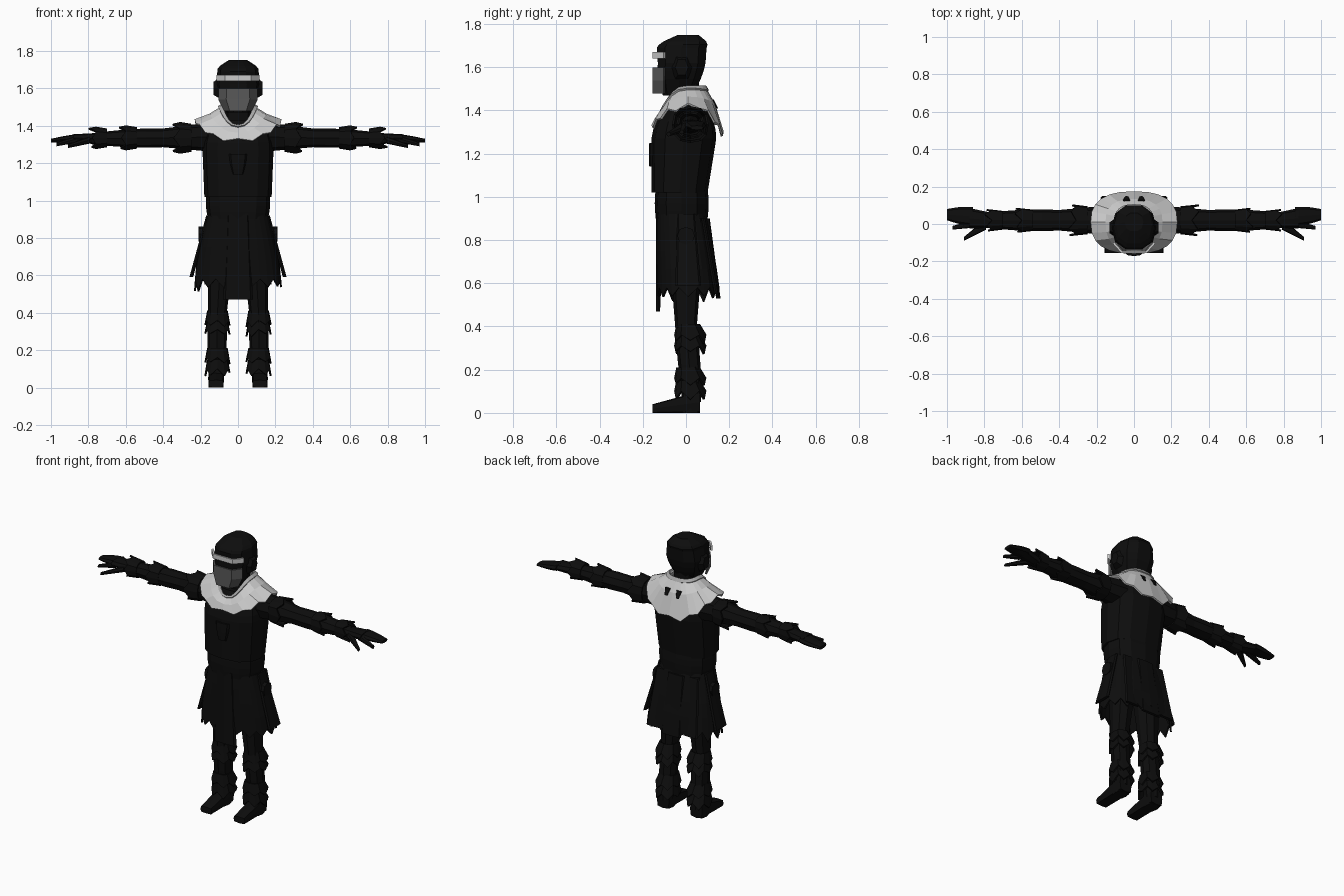
import bpy, bmesh, math, random
from mathutils import Vector

random.seed(4)
cube = bpy.data.objects.get("Cube")
if cube:
    bpy.data.objects.remove(cube)

# For each axis of a tube, the two axes that span its cross-section
CROSS_AXES = {"x": ("y", "z"), "y": ("x", "z"), "z": ("x", "y")}


def material(name, value):
    mat = bpy.data.materials.new(name)
    mat.use_nodes = True
    colour = (value, value, value, 1)
    mat.diffuse_color = colour
    mat.node_tree.nodes["Principled BSDF"].inputs["Base Color"].default_value = colour
    return mat


BLACK = material("black_cloth", .004)
GREY = material("mask_grey", .1)
TRIM = material("trim_grey", .4)
WHITE = material("pale_cloth", .6)


def surface(name, rows, mat, closed=True, cap=True, thick=0):
    """Skin rows of points; optionally wrap, cap and thicken them."""
    bm = bmesh.new()
    grid = [[bm.verts.new(point) for point in row] for row in rows]
    count = len(rows[0])
    for upper, lower in zip(grid, grid[1:]):
        for i in range(count if closed else count - 1):
            j = (i + 1) % count
            bm.faces.new((upper[i], upper[j], lower[j], lower[i]))
    if closed and cap:
        bm.faces.new(grid[0])
        bm.faces.new(grid[-1])
    bmesh.ops.recalc_face_normals(bm, faces=bm.faces)
    mesh = bpy.data.meshes.new(name)
    bm.to_mesh(mesh)
    bm.free()
    mesh.materials.append(mat)
    part = bpy.data.objects.new(name, mesh)
    bpy.context.collection.objects.link(part)
    if thick:
        modifier = part.modifiers.new("thickness", "SOLIDIFY")
        modifier.thickness = thick
        modifier.offset = 0


def angles(count):
    return [math.tau * i / count for i in range(count)]


def soft(value, power):
    return math.copysign(abs(value) ** power, value)


def tube(name, start, end, size, end_size=None, axis="z", bulge=0, sides=8, power=.8, torn=0):
    """Tapering tube of rounded-box rings; a torn tube is an open cuff with a ragged end."""
    start, end, size = Vector(start), Vector(end), Vector(size)
    end_size = Vector(end_size) if end_size else size
    u, v = CROSS_AXES[axis]
    steps = 4 if bulge else 1
    rows = []
    for step in range(steps + 1):
        t = step / steps
        radii = size.lerp(end_size, t) * (1 + bulge * math.sin(math.pi * t))
        row = []
        for angle in angles(sides):
            point = start.lerp(end, t)
            setattr(point, u, getattr(point, u) + radii.x * soft(math.cos(angle), power))
            setattr(point, v, getattr(point, v) + radii.y * soft(math.sin(angle), power))
            row.append(point)
        rows.append(row)
    if torn:
        reach = math.copysign(torn, getattr(end - start, axis))
        for point in rows[-1][::2]:
            setattr(point, axis, getattr(point, axis) + reach * random.uniform(.5, 1))
    surface(name, rows, BLACK, cap=not torn, thick=.01 if torn else 0)


# Shirt, neck and belt
tube("shirt", start=(0, -.03, 1.02), end=(0, -.01, 1.27), size=(.18, .13), end_size=(.19, .15), sides=12)
tube("shirt_shoulders", start=(0, -.01, 1.27), end=(0, 0, 1.43), size=(.19, .15), end_size=(.13, .09),
     bulge=.1, sides=12)
tube("neck", start=(0, 0, 1.4), end=(0, 0, 1.53), size=(.07, .06))
tube("belt", start=(0, -.02, .9), end=(0, -.02, 1.04), size=(.16, .12), end_size=(.17, .12), bulge=.04, sides=12)
tube("chest_relief", start=(0, -.15, 1.25), end=(0, -.15, 1.14), size=(.05, .02), end_size=(.03, .02), bulge=.1)

# Skirt with a ragged hem and hanging panels
tube("skirt", start=(0, -.02, .92), end=(0, .01, .58), size=(.16, .11), end_size=(.23, .14),
     bulge=.03, sides=28, torn=.07)
tube("front_panel", start=(0, -.12, .93), end=(0, -.13, .47), size=(.06, .02), end_size=(.08, .01), power=.5)
tube("back_panel", start=(0, .09, .9), end=(0, .15, .53), size=(.06, .02), end_size=(.07, .01), power=.5)

for s, side in ((1, "left_"), (-1, "right_")):
    tube(side + "skirt_flap", start=(s * .16, 0, .92), end=(s * .25, .01, .59), size=(.01, .04),
         end_size=(.01, .06), power=.5)
    tube(side + "back_flap", start=(s * .1, .08, .9), end=(s * .13, .14, .55), size=(.05, .01), power=.5)
    tube(side + "hip_disc", start=(s * .17, 0, .82), end=(s * .21, 0, .82), size=(.04, .04), axis="x")

    # Leg with ragged wraps, and boot
    tube(side + "thigh", start=(s * .08, 0, .9), end=(s * .11, 0, .4), size=(.08, .09), end_size=(.05, .05))
    tube(side + "shin", start=(s * .11, 0, .4), end=(s * .115, .03, .05), size=(.05, .05),
         end_size=(.04, .04), bulge=.15)
    for number, z in enumerate((.41, .36, .21, .15)):
        tube(f"{side}leg_wrap_{number}", start=(s * .11, .01, z), end=(s * .11, .02, z - .05),
             size=(.05, .05), end_size=(.065, .07), sides=12, torn=.04)
    tube(side + "boot_ankle", start=(s * .117, .02, .15), end=(s * .117, .02, 0), size=(.04, .04), power=.5)
    tube(side + "boot_foot", start=(s * .117, .065, .05), end=(s * .117, -.155, .02), size=(.043, .05),
         end_size=(.04, .02), axis="y", power=.4)

    # Arm with ragged sleeve wraps
    tube(side + "upper_arm", start=(s * .13, .02, 1.34), end=(s * .4, .02, 1.335), size=(.08, .08),
         end_size=(.055, .05), axis="x")
    tube(side + "forearm", start=(s * .4, .02, 1.335), end=(s * .78, .02, 1.33), size=(.055, .05),
         end_size=(.04, .03), axis="x", bulge=.2)
    for number, (x, radius) in enumerate(((.25, .07), (.54, .052), (.7, .045))):
        tube(f"{side}sleeve_wrap_{number}", start=(s * x, .02, 1.335), end=(s * (x + .06), .02, 1.335),
             size=(radius, radius), end_size=(radius + .01, radius + .01), axis="x", sides=12, torn=.04)

    # Hand: palm, fingers and thumb
    tube(side + "palm", start=(s * .76, .02, 1.33), end=(s * .88, .03, 1.335), size=(.04, .03),
         end_size=(.055, .02), axis="x")
    tube(side + "fingers", start=(s * .86, .04, 1.335), end=(s, .05, 1.32), size=(.05, .02),
         end_size=(.03, .01), axis="x", bulge=.15)
    tube(side + "forefinger", start=(s * .86, 0, 1.33), end=(s * .97, -.02, 1.3), size=(.02, .02),
         end_size=(.01, .01), axis="x")
    tube(side + "thumb", start=(s * .79, 0, 1.325), end=(s * .91, -.08, 1.29), size=(.03, .02),
         end_size=(.01, .01), axis="x")


def cape_ring(width, front, back, height, dip, drop, torn=0):
    """Ring that dips at the front and drops at the back."""
    row = []
    for i, angle in enumerate(angles(24)):
        c, s = math.cos(angle), math.sin(angle)
        depth, fall = (front, dip) if s < 0 else (back, drop)
        rag = torn * random.uniform(.5, 1) if i % 2 else 0
        row.append(Vector((width * soft(c, .8), .01 + depth * soft(s, .8), height - fall * s * s - rag)))
    return row


# Pale shoulder cape with a folded collar edge and two dark back marks
neck_edge = cape_ring(width=.085, front=.12, back=.08, height=1.5, dip=.11, drop=0)
shoulder_line = cape_ring(width=.15, front=.15, back=.12, height=1.46, dip=.1, drop=.03)
cape_hem = cape_ring(width=.23, front=.165, back=.16, height=1.43, dip=.1, drop=.13, torn=.03)
surface("shoulder_cape", [neck_edge, shoulder_line, cape_hem], WHITE, cap=False, thick=.01)
raised = Vector((0, 0, .012))
fold = [a.lerp(b, .3) + raised for a, b in zip(neck_edge, shoulder_line)]
surface("collar_trim", [[point + raised for point in neck_edge], fold], TRIM, cap=False, thick=.01)
for s, side in ((1, "left_"), (-1, "right_")):
    tube(side + "cape_mark", start=(s * .04, .125, 1.45), end=(s * .04, .145, 1.41), size=(.02, .004),
         end_size=(.01, .004))

# Faceted helmet built as jaw, brow and crown
tube("helmet_jaw", start=(0, -.04, 1.47), end=(0, -.02, 1.62), size=(.06, .07), end_size=(.12, .115),
     bulge=.1, sides=10)
tube("helmet_brow", start=(0, -.02, 1.62), end=(0, -.02, 1.69), size=(.12, .115), end_size=(.11, .12), sides=10)
tube("helmet_crown", start=(0, -.02, 1.69), end=(0, .01, 1.75), size=(.11, .12), end_size=(.05, .05),
     bulge=.2, sides=10)
for s, side in ((1, "left_"), (-1, "right_")):
    tube(side + "ear_plate", start=(s * .1, -.02, 1.6), end=(s * .13, -.02, 1.6), size=(.05, .06),
         end_size=(.03, .04), axis="x", sides=6)


def face_row(z, width):
    """Row of points bent around the front of the face."""
    front, side = -.15, -.1
    return [(-width, side, z), (-width * .6, front, z), (width * .6, front, z), (width, side, z)]


# Grey face mask and pale brow band
surface("face_mask", [face_row(1.6, width=.1), face_row(1.54, width=.1), face_row(1.48, width=.07)],
        GREY, closed=False, thick=.012)
surface("brow_band", [face_row(1.67, width=.11), face_row(1.64, width=.11)], WHITE, closed=False, thick=.012)
